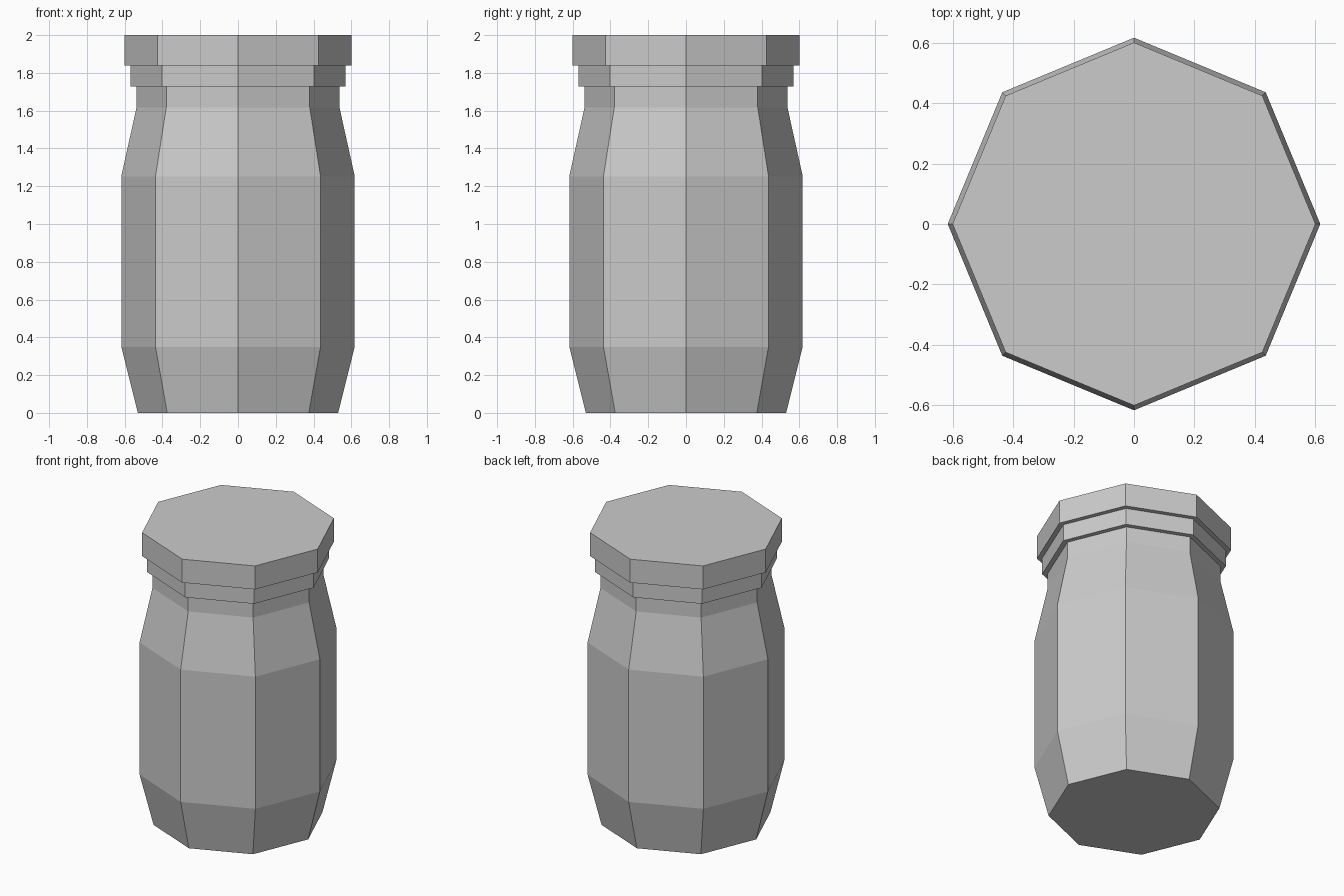
import bpy, bmesh
from math import cos, sin, tau

if "Cube" in bpy.data.objects:
    bpy.data.objects.remove(bpy.data.objects["Cube"])

SIDES = 8


def lathe(name, profile):
    """Closed flat-faced solid from (radius, height) pairs, bottom to top."""
    bm = bmesh.new()
    rings = [[bm.verts.new((r * cos(tau * i / SIDES), r * sin(tau * i / SIDES), z))
              for i in range(SIDES)] for r, z in profile]
    for low, high in zip(rings, rings[1:]):
        for i in range(SIDES):
            j = (i + 1) % SIDES
            bm.faces.new((low[i], low[j], high[j], high[i]))
    bm.faces.new(rings[0][::-1])
    bm.faces.new(rings[-1])
    mesh = bpy.data.meshes.new(name)
    bm.to_mesh(mesh)
    bm.free()
    obj = bpy.data.objects.new(name, mesh)
    bpy.context.collection.objects.link(obj)
    return obj


# Jar: tapered base, straight body, shoulder and neck running up into the lid
lathe("jar_body", [(0.53, 0), (0.618, 0.35), (0.618, 1.252), (0.537, 1.618), (0.537, 1.78)])

# Lid: narrow collar stepping out to the wide cap
lathe("lid", [(0.57, 1.727), (0.57, 1.84), (0.602, 1.84), (0.602, 2.0)])
